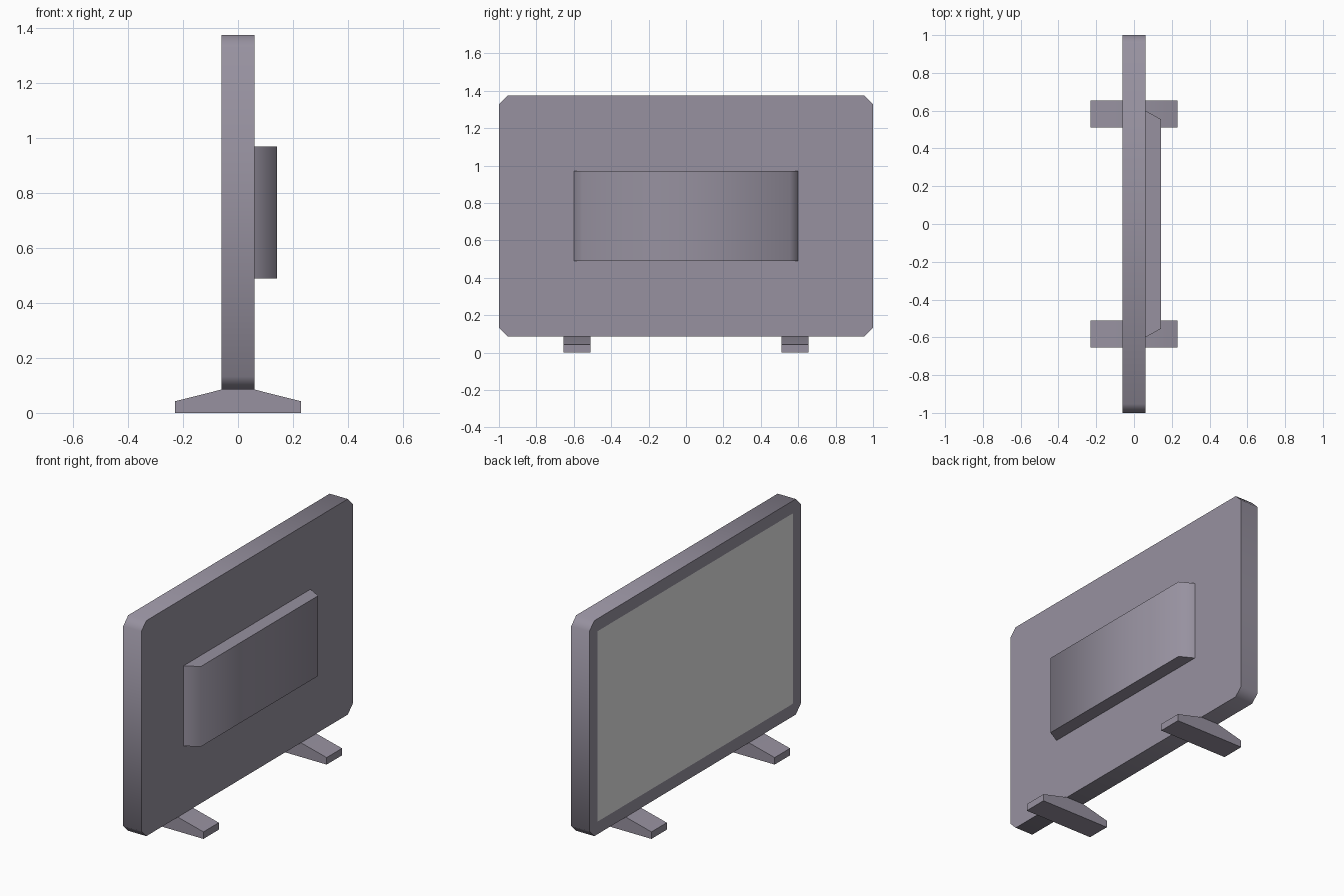
import bpy
import bmesh
import math
from mathutils import Vector

cube = bpy.data.objects.get("Cube")
if cube:
    bpy.data.objects.remove(cube, do_unlink=True)


def make_material(name, colour):
    mat = bpy.data.materials.new(name)
    mat.use_nodes = True
    mat.diffuse_color = (*colour, 1)
    mat.node_tree.nodes["Principled BSDF"].inputs["Base Color"].default_value = (*colour, 1)
    return mat


casing_grey = make_material("casing_grey", (0.31, 0.285, 0.35))
screen_grey = make_material("screen_grey", (0.78, 0.78, 0.78))


def prism(name, points, offset, edit=None):
    """Extrude a closed outline along offset, with smooth shading below 66 degrees."""
    bm = bmesh.new()
    face = bm.faces.new([bm.verts.new(p) for p in points])
    ext = bmesh.ops.extrude_face_region(bm, geom=[face], use_keep_orig=True)
    verts = [g for g in ext["geom"] if isinstance(g, bmesh.types.BMVert)]
    bmesh.ops.translate(bm, verts=verts, vec=Vector(offset))
    bmesh.ops.recalc_face_normals(bm, faces=bm.faces[:])
    if edit:
        edit(bm)
    mesh = bpy.data.meshes.new(name)
    bm.to_mesh(mesh)
    bm.free()
    mesh.materials.append(casing_grey)
    mesh.materials.append(screen_grey)
    obj = bpy.data.objects.new(name, mesh)
    bpy.context.collection.objects.link(obj)
    bpy.ops.object.select_all(action="DESELECT")
    obj.select_set(True)
    bpy.context.view_layer.objects.active = obj
    bpy.ops.object.shade_smooth_by_angle(angle=math.radians(66))
    return obj


def inset_screen(bm):
    """Inset the -x face and colour its middle as the screen."""
    bm.normal_update()
    face = min(bm.faces, key=lambda f: f.normal.x)
    bmesh.ops.inset_region(bm, faces=[face], thickness=0.075, use_even_offset=True)
    face.material_index = 1


# Panel with clipped corners
depth, low, high, clip = 0.06, 0.085, 1.375, 0.047
outline = []
for sy, sz in ((-1, -1), (1, -1), (1, 1), (-1, 1)):
    z = high if sz > 0 else low
    corner = [(-depth, sy, z - sz * clip), (-depth, sy * (1 - clip), z)]
    outline += corner if sy * sz < 0 else corner[::-1]
# Walk every corner in the same turning direction
centre = (low + high) / 2
outline.sort(key=lambda p: math.atan2(p[2] - centre, p[1]))
prism("display_panel", outline, (2 * depth, 0, 0), inset_screen)

# Rear housing with sloping ends
housing = [(depth, -0.6), (0.142, -0.555), (0.142, 0.555), (depth, 0.6)]
prism("rear_housing", [(x, y, 0.49) for x, y in housing], (0, 0, 0.48))

# Pair of feet with sloping tops
foot = [(-0.23, 0), (0.23, 0), (0.23, 0.042), (depth, low), (-depth, low), (-0.23, 0.042)]
for name, y in (("foot_near", -0.655), ("foot_far", 0.51)):
    prism(name, [(x, y, z) for x, z in foot], (0, 0.145, 0))
